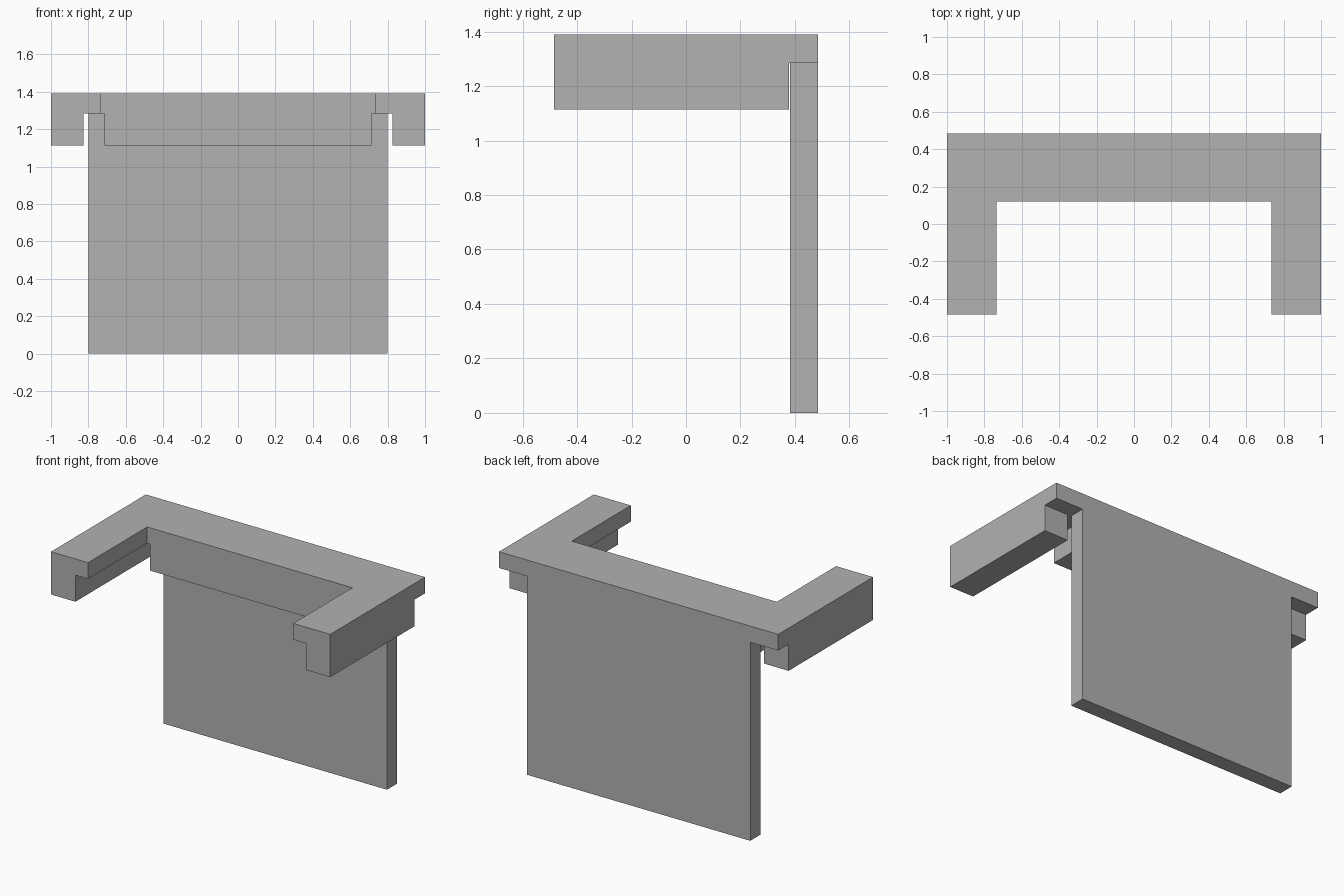
import bpy
import bmesh

cube = bpy.data.objects.get("Cube")
if cube:
    bpy.data.objects.remove(cube, do_unlink=True)

# Single plain grey finish
GREY = (0.445, 0.445, 0.445, 1.0)
grey = bpy.data.materials.new("plain_grey")
grey.use_nodes = True
grey.diffuse_color = GREY
grey.node_tree.nodes["Principled BSDF"].inputs["Base Color"].default_value = GREY

# Shared levels and depths
TOP, SLAB_BASE, RAIL_BASE = 1.39, 1.285, 1.113
FRONT, BACK = -0.485, 0.485
INNER_Y, RAIL_BACK, PANEL_FRONT = 0.12, 0.378, 0.381


def prism(name, outline, z0, z1):
    """Extrude a flat outline from z0 up to z1."""
    bm = bmesh.new()
    face = bm.faces.new([bm.verts.new((x, y, z0)) for x, y in outline])
    grown = bmesh.ops.extrude_face_region(bm, geom=[face])["geom"]
    top = [v for v in grown if isinstance(v, bmesh.types.BMVert)]
    bmesh.ops.translate(bm, verts=top, vec=(0, 0, z1 - z0))
    bmesh.ops.recalc_face_normals(bm, faces=bm.faces)
    mesh = bpy.data.meshes.new(name)
    bm.to_mesh(mesh)
    bm.free()
    mesh.materials.append(grey)
    obj = bpy.data.objects.new(name, mesh)
    bpy.context.collection.objects.link(obj)
    return obj


def block(name, x0, x1, y0, y1, z0, z1):
    return prism(name, [(x0, y0), (x1, y0), (x1, y1), (x0, y1)], z0, z1)


def mirrored(half):
    """Complete a right-hand outline with its reflection across x = 0."""
    return half + [(-x, y) for x, y in reversed(half)]


# U-shaped top slab, open towards the front
prism("top_slab", mirrored([(0.735, INNER_Y), (0.735, FRONT),
                            (1, FRONT), (1, BACK)]), SLAB_BASE, TOP)

# Outer rails hanging under the two arms
for side, sign in (("left", 1), ("right", -1)):
    block(side + "_rail", *sorted((sign * 0.825, sign)),
          FRONT, RAIL_BACK, RAIL_BASE, SLAB_BASE)

# Apron under the inner edge of the slab, in front of the panel
block("apron", -0.715, 0.715, INNER_Y, RAIL_BACK, RAIL_BASE, SLAB_BASE)

# Upright back panel reaching the floor
block("back_panel", -0.8, 0.8, PANEL_FRONT, BACK, 0, SLAB_BASE)
